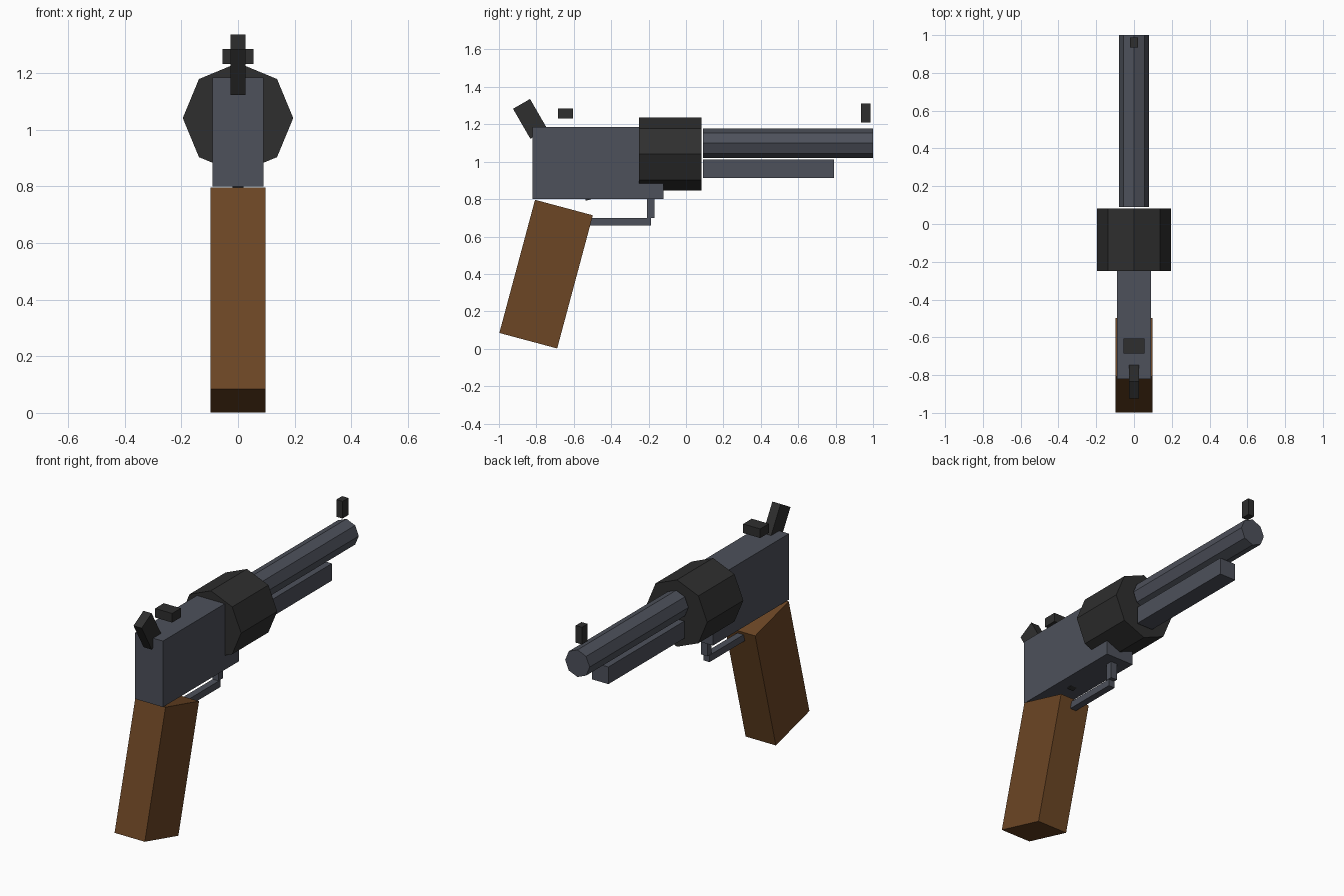
import bpy
import math

cube = bpy.data.objects.get("Cube")
if cube:
    bpy.data.objects.remove(cube, do_unlink=True)


def material(name, rgb):
    m = bpy.data.materials.new(name)
    m.use_nodes = True
    color = (*rgb, 1.0)
    m.diffuse_color = color
    m.node_tree.nodes["Principled BSDF"].inputs["Base Color"].default_value = color
    return m


steel = material("blue_grey_steel", (0.075, 0.082, 0.104))
dark = material("dark_metal", (0.028, 0.028, 0.028))
wood = material("brown_wood", (0.150, 0.061, 0.018))


def finish(name, mat):
    ob = bpy.context.object
    ob.name = ob.data.name = name
    ob.data.materials.append(mat)
    return ob


def box(name, mat, size, y, z, tilt=0):
    """Box centred on x = 0; a positive tilt leans its top to the front."""
    bpy.ops.mesh.primitive_cube_add(size=1, location=(0, y, z))
    ob = finish(name, mat)
    for v in ob.data.vertices:
        v.co = [c * s for c, s in zip(v.co, size)]
    ob.rotation_euler.x = math.radians(tilt)


def octagon(name, mat, radius, y0, y1, z):
    """Eight-sided prism lying along y, with a corner at the top."""
    bpy.ops.mesh.primitive_cylinder_add(
        vertices=8, radius=radius, depth=y1 - y0,
        location=(0, (y0 + y1) / 2, z), rotation=(math.pi / 2, 0, 0))
    finish(name, mat)


# Main body
box("frame", steel, (0.18, 0.70, 0.385), -0.47, 0.992)
octagon("drum", dark, 0.195, -0.25, 0.083, 1.041)
octagon("barrel", steel, 0.079, 0.09, 1.0, 1.099)
box("under_barrel_bar", steel, (0.105, 0.70, 0.10), 0.44, 0.962)

# Handle
box("grip", wood, (0.195, 0.32, 0.737), -0.748, 0.399, -15)

# Trigger and its guard
box("guard_bottom", steel, (0.04, 0.37, 0.04), -0.373, 0.678)
box("guard_front", steel, (0.04, 0.04, 0.13), -0.188, 0.765)
box("trigger", dark, (0.04, 0.04, 0.10), -0.53, 0.845, 15)

# Hammer and sights
box("hammer", dark, (0.053, 0.105, 0.185), -0.833, 1.229, 30)
box("rear_sight", dark, (0.11, 0.08, 0.053), -0.645, 1.258)
box("front_sight", dark, (0.04, 0.053, 0.10), 0.961, 1.26)
